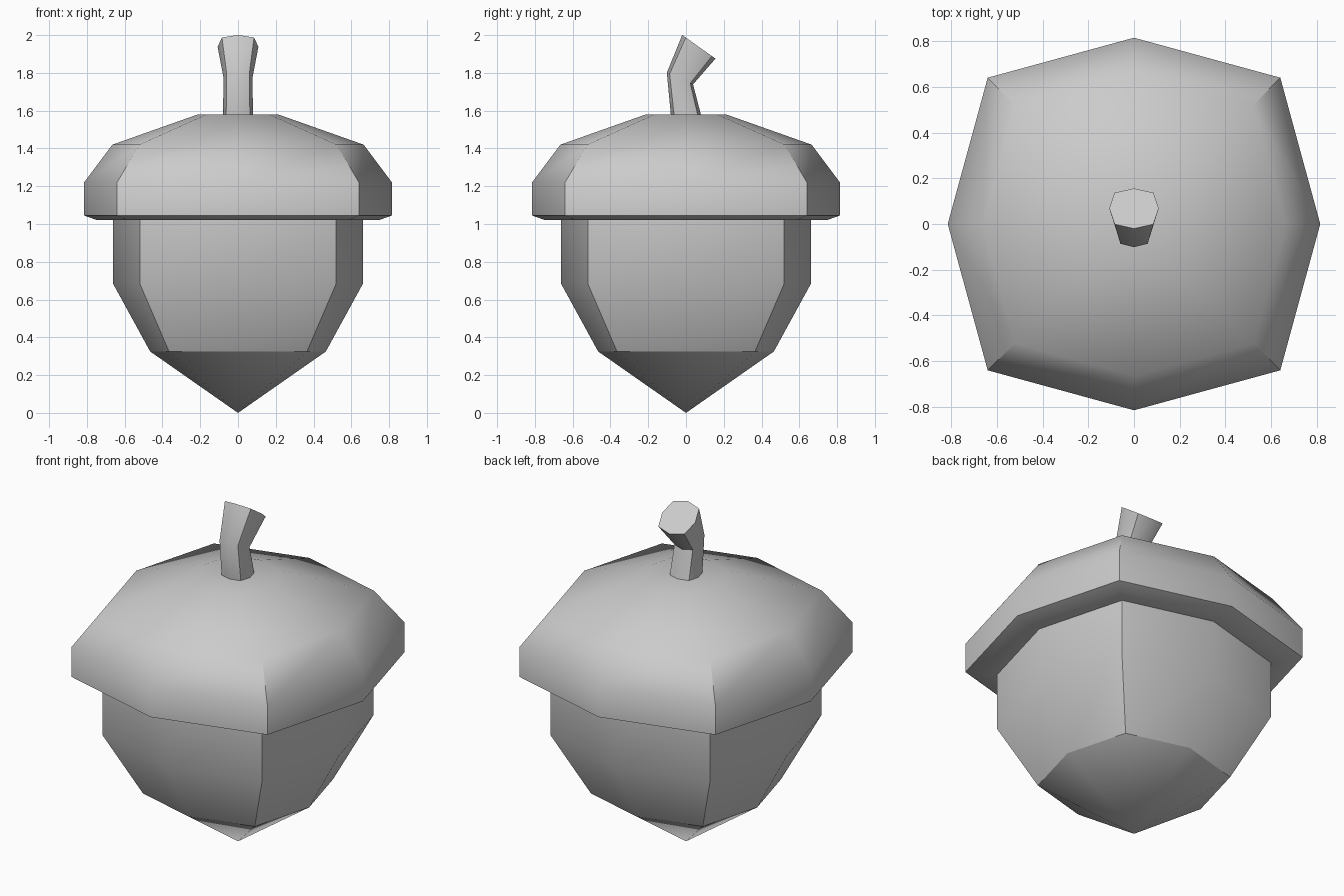
import bpy, bmesh, math
from mathutils import Vector, Matrix

if "Cube" in bpy.data.objects:
    bpy.data.objects.remove(bpy.data.objects["Cube"])

DIAG = 1.111  # diagonal corners stick out further than the axis corners


def ring(bm, a, z, y=0.0, tilt=0.0):
    """Eight-sided squarish ring, optionally tilted about x."""
    rot = Matrix.Rotation(tilt, 3, 'X')
    verts = []
    for i in range(8):
        t = i * math.pi / 4
        r = a * (DIAG if i % 2 else 1)
        p = rot @ Vector((r * math.cos(t), r * math.sin(t), 0))
        verts.append(bm.verts.new(p + Vector((0, y, z))))
    return verts


def loft(name, rings, cap_start=False, cap_end=False, tip=None, angle=40):
    bm = bmesh.new()
    loops = [ring(bm, *r) for r in rings]
    for lo, hi in zip(loops, loops[1:]):
        for i in range(8):
            j = (i + 1) % 8
            bm.faces.new((lo[i], lo[j], hi[j], hi[i]))
    if cap_start:
        bm.faces.new(loops[0][::-1])
    if cap_end:
        bm.faces.new(loops[-1])
    if tip is not None:
        v = bm.verts.new((0, 0, tip))
        for i in range(8):
            bm.faces.new((loops[0][(i + 1) % 8], loops[0][i], v))
    me = bpy.data.meshes.new(name)
    bm.to_mesh(me)
    bm.free()
    ob = bpy.data.objects.new(name, me)
    bpy.context.collection.objects.link(ob)
    bpy.ops.object.select_all(action='DESELECT')
    ob.select_set(True)
    bpy.context.view_layer.objects.active = ob
    bpy.ops.object.shade_smooth_by_angle(angle=math.radians(angle))
    return ob


# Nut body and its pointed tip (separate so the join stays crisp)
loft("nut_body", [(0.465, 0.325), (0.662, 0.685), (0.662, 1.02)])
loft("nut_tip", [(0.465, 0.325)], tip=0.0)

# Cap with bevelled lip and flat underside
loft("cap", [(0.66, 1.02), (0.745, 1.02), (0.815, 1.045), (0.815, 1.22),
             (0.665, 1.42), (0.213, 1.58)], cap_end=True)

# Bent stem, flaring to an angled cut end
loft("stem", [(0.08, 1.575),
              (0.076, 1.77, -0.032, math.radians(-24)),
              (0.108, 1.938, 0.068, math.radians(-35.5))], cap_end=True)
